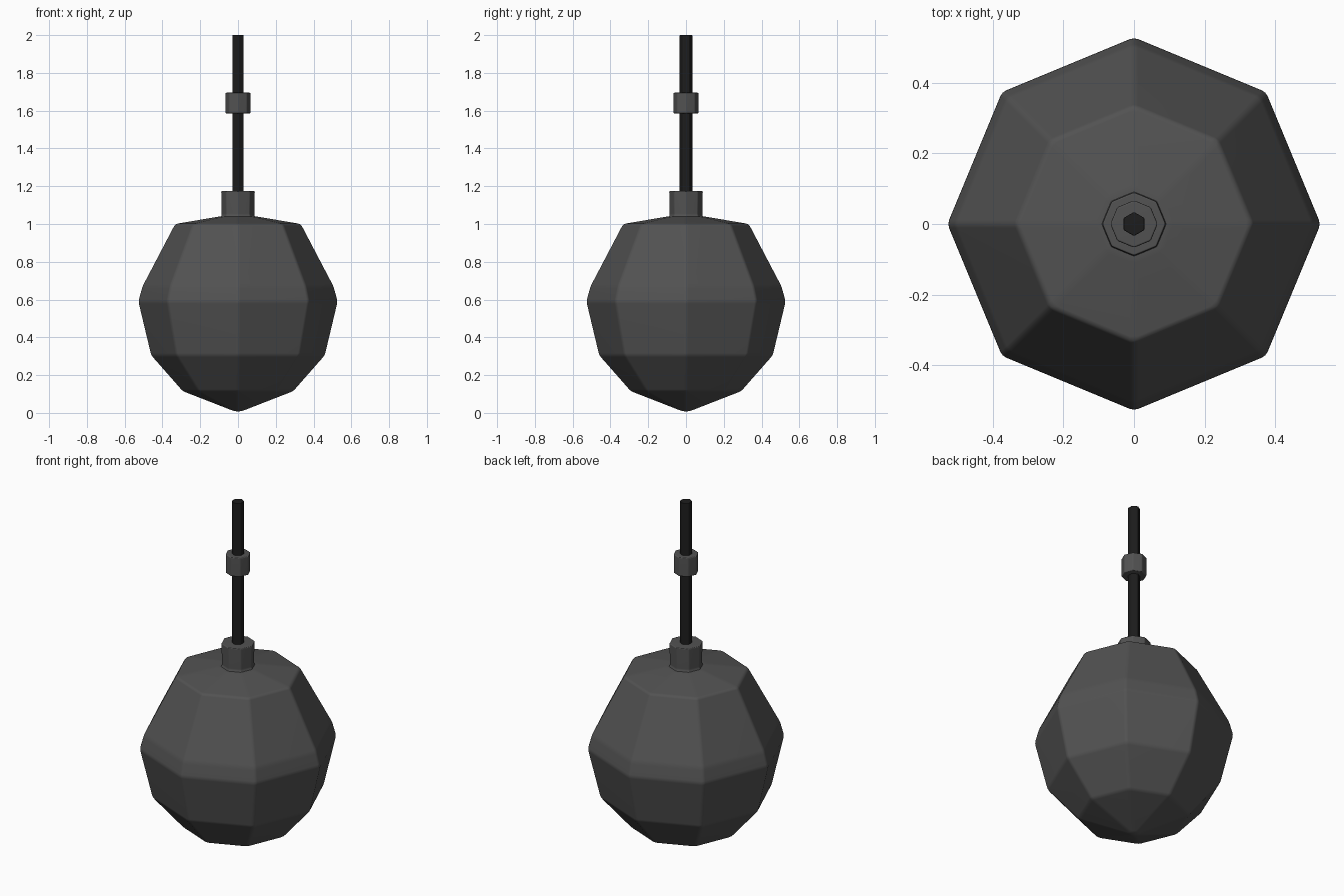
import bpy, bmesh
from math import cos, sin, tau

cube = bpy.data.objects.get("Cube")
if cube:
    bpy.data.objects.remove(cube, do_unlink=True)


def material(name, value):
    mat = bpy.data.materials.new(name)
    mat.use_nodes = True
    color = (value, value, value, 1)
    mat.diffuse_color = color
    mat.node_tree.nodes["Principled BSDF"].inputs["Base Color"].default_value = color
    return mat


def turned(name, profile, sides, start, mat, bevel):
    """Faceted solid of revolution; profile runs bottom to top as (radius, z)."""
    bm = bmesh.new()
    rings = []
    for r, z in profile:
        if r == 0:
            rings.append([bm.verts.new((0, 0, z))] * sides)
        else:
            angles = [start + tau * i / sides for i in range(sides)]
            rings.append([bm.verts.new((r * cos(a), r * sin(a), z)) for a in angles])
    for low, high in zip(rings, rings[1:]):
        for i in range(sides):
            j = (i + 1) % sides
            corners = [low[i], low[j], high[j], high[i]]
            bm.faces.new(list(dict.fromkeys(corners)))
    bmesh.ops.recalc_face_normals(bm, faces=bm.faces)
    mesh = bpy.data.meshes.new(name)
    bm.to_mesh(mesh)
    bm.free()
    mesh.materials.append(mat)
    mesh.shade_smooth()
    obj = bpy.data.objects.new(name, mesh)
    bpy.context.collection.objects.link(obj)
    # Softened facet edges with flat-looking faces
    mod = obj.modifiers.new("soft_edges", "BEVEL")
    mod.width = bevel
    mod.segments = 2
    mod.limit_method = "ANGLE"
    mod.angle_limit = 0.12
    obj.modifiers.new("flat_faces", "WEIGHTED_NORMAL")
    return obj


grey = material("dark grey iron", 0.085)
black = material("black rod", 0.012)

# Eight-sided weight with a pointed base and shallow shoulder
turned("weight_body",
       [(0, 0), (0.295, 0.115), (0.462, 0.305), (0.53, 0.59),
        (0.508, 0.67), (0.335, 1.0), (0.1, 1.04), (0, 1.04)],
       8, 0, grey, 0.012)

# Neck socket with a small flare at its foot
turned("neck_socket",
       [(0, 1.02), (0.1, 1.02), (0.087, 1.05), (0.09, 1.175), (0, 1.175)],
       8, 0, grey, 0.005)

# Rod and the collar around it
turned("rod", [(0, 1.1), (0.034, 1.1), (0.034, 2.0), (0, 2.0)],
       6, tau / 4, black, 0.003)
turned("rod_collar",
       [(0, 1.585), (0.067, 1.585), (0.067, 1.695), (0, 1.695)],
       8, 0, grey, 0.005)
